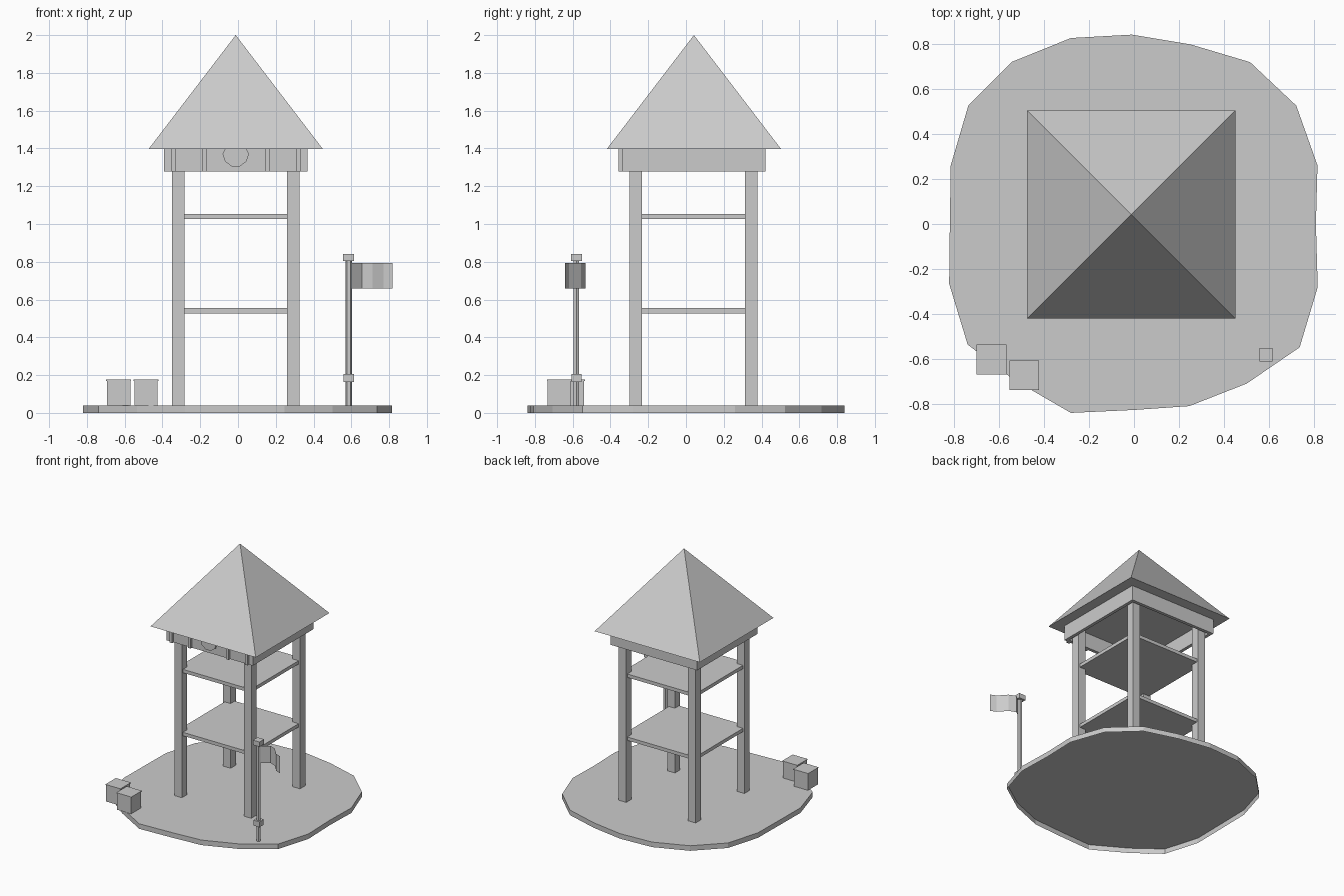
import bpy, bmesh, math

if "Cube" in bpy.data.objects:
    bpy.data.objects.remove(bpy.data.objects["Cube"])

grey = bpy.data.materials.new("plain_grey")
grey.diffuse_color = (0.6, 0.6, 0.6, 1)
grey.use_nodes = True
grey.node_tree.nodes["Principled BSDF"].inputs["Base Color"].default_value = grey.diffuse_color


def finish(name, bm, normals=True):
    if normals:
        bmesh.ops.recalc_face_normals(bm, faces=bm.faces)
    me = bpy.data.meshes.new(name)
    bm.to_mesh(me)
    bm.free()
    me.materials.append(grey)
    ob = bpy.data.objects.new(name, me)
    bpy.context.collection.objects.link(ob)
    return ob


def prism(name, pts, z0, z1, open_bottom=False):
    """Extrude an outline upwards, optionally as a shell open below."""
    bm = bmesh.new()
    face = bm.faces.new([bm.verts.new((x, y, z0)) for x, y in pts])
    ext = bmesh.ops.extrude_face_region(bm, geom=[face])["geom"]
    for v in ext:
        if isinstance(v, bmesh.types.BMVert):
            v.co.z = z1
    bmesh.ops.recalc_face_normals(bm, faces=bm.faces)
    if open_bottom:
        low = [f for f in bm.faces if f.normal.z < -0.9]
        bmesh.ops.delete(bm, geom=low, context='FACES')
    return finish(name, bm, normals=False)


def box(name, x0, x1, y0, y1, z0, z1):
    return prism(name, [(x0, y0), (x1, y0), (x1, y1), (x0, y1)], z0, z1)


def block(name, x, y, r, z0, z1):
    return box(name, x - r, x + r, y - r, y + r, z0, z1)


# Uneven ground slab
prism("ground_slab", [
    (-0.01, 0.84), (-0.28, 0.825), (-0.54, 0.72), (-0.735, 0.525),
    (-0.813, 0.26), (-0.817, 0), (-0.82, -0.265), (-0.738, -0.535),
    (-0.535, -0.69), (-0.28, -0.838), (0, -0.825), (0.245, -0.808),
    (0.5, -0.708), (0.735, -0.547), (0.815, -0.28), (0.807, 0),
    (0.814, 0.26), (0.72, 0.525), (0.515, 0.718), (0.25, 0.797)],
    0, 0.04, open_bottom=True)

# Tower legs and floors
CX, CY = -0.012, 0.04
for sx in (-1, 1):
    for sy in (-1, 1):
        block("tower_leg", CX + sx * 0.305, CY + sy * 0.306, 0.033, 0.04, 1.395)
for z in (0.527, 1.027):
    block("floor", CX, CY, 0.325, z, z + 0.027)

# Four thin beams forming a hollow skirt below the roof
R, T = 0.38, 0.025
for s in (-1, 1):
    ya, yb = sorted((CY + s * R, CY + s * (R - T)))
    box("skirt_beam", CX - R, CX + R, ya, yb, 1.278, 1.396)
    xa, xb = sorted((CX + s * R, CX + s * (R - T)))
    box("skirt_side_beam", xa, xb, CY - R + T, CY + R - T, 1.278, 1.396)

# Pyramid roof
bm = bmesh.new()
base = [bm.verts.new((CX + sx * 0.462, 0.042 + sy * 0.462, 1.396))
        for sx, sy in ((-1, -1), (1, -1), (1, 1), (-1, 1))]
tip = bm.verts.new((CX, 0.042, 2.0))
bm.faces.new(base)
for i in range(4):
    bm.faces.new((base[i], base[(i + 1) % 4], tip))
finish("roof", bm)

# Front slats and round plaque
for x in (-0.34, -0.178, 0.157, 0.322):
    box("front_slat", x - 0.012, x + 0.012, -0.358, -0.34, 1.278, 1.396)
bm = bmesh.new()
bmesh.ops.create_cone(bm, cap_ends=True, segments=10, radius1=0.07,
                      radius2=0.07, depth=0.015)
for v in bm.verts:
    x, y, z = v.co
    v.co = (CX + y, -0.348 + z, min(1.372 + x, 1.396))
finish("round_plaque", bm)

# Crates with thin lids
for x, y in ((-0.632, -0.601), (-0.487, -0.671)):
    block("crate", x, y, 0.062, 0.04, 0.17)
    block("crate_lid", x, y, 0.066, 0.17, 0.176)

# Flagpole with collar and cap
FX, FY = 0.586, -0.58
prism("flagpole", [(FX + 0.017 * math.cos(math.pi * i / 3),
                    FY + 0.017 * math.sin(math.pi * i / 3))
                   for i in range(6)], 0.04, 0.83)
block("pole_collar", FX, FY, 0.027, 0.163, 0.206)
block("pole_cap", FX, FY, 0.029, 0.803, 0.841)

# Waving flag sheet
bm = bmesh.new()
cols = [[bm.verts.new((x, y, z)) for z in (0.658, 0.793)] for x, y in
        ((0.6, -0.58), (0.657, -0.532), (0.712, -0.555),
         (0.77, -0.62), (0.817, -0.64))]
for a, b in zip(cols, cols[1:]):
    bm.faces.new((a[0], b[0], b[1], a[1]))
finish("flag", bm, normals=False)
